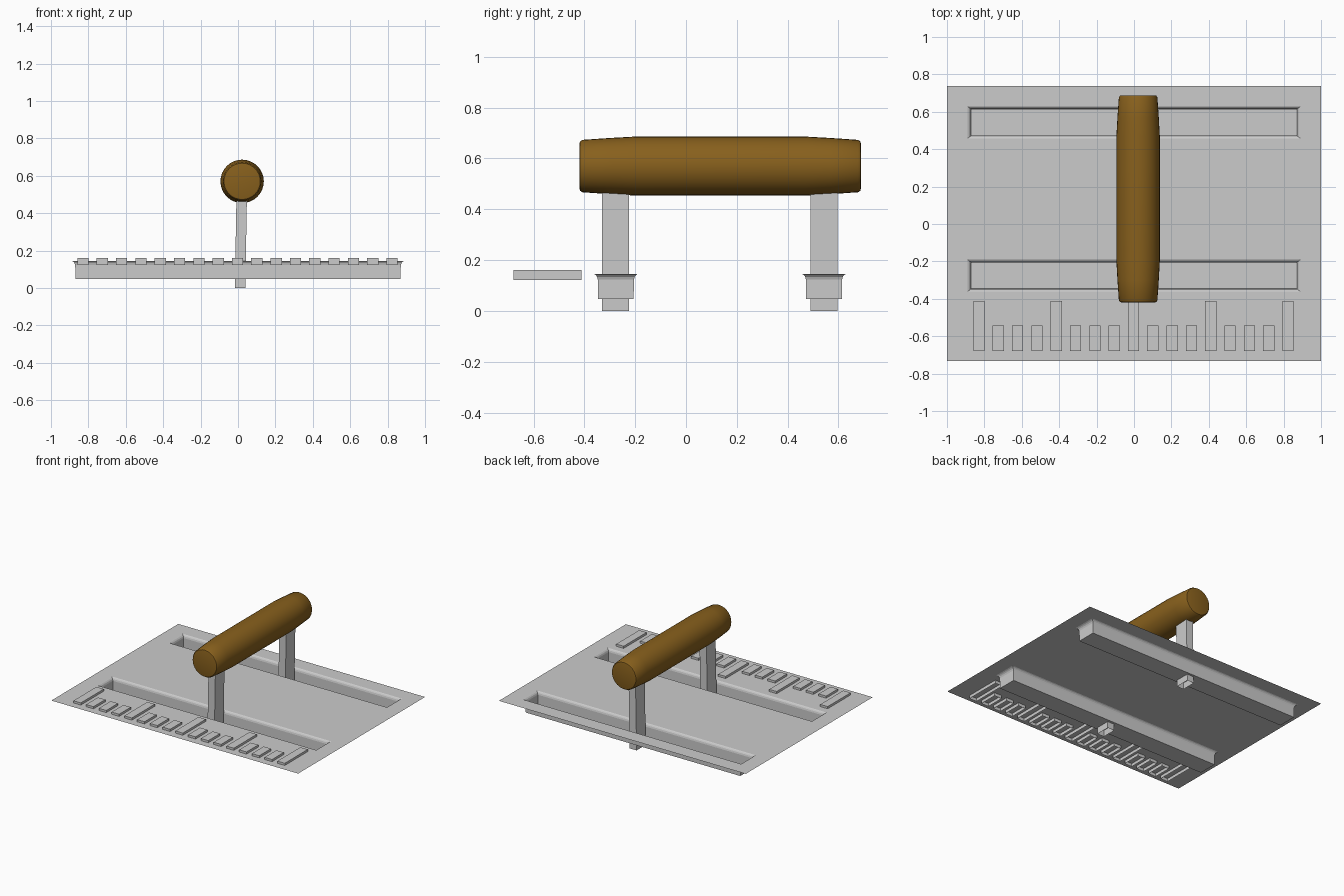
import bpy, bmesh, math

if "Cube" in bpy.data.objects:
    bpy.data.objects.remove(bpy.data.objects["Cube"])

PLATE_Z = 0.145
TROUGHS = (-0.276, 0.543)      # y centres of the two recesses
FLANGE_X, FLANGE_Y = 0.89, 0.085


def finish(name, bm, normals=True):
    if normals:
        bmesh.ops.recalc_face_normals(bm, faces=bm.faces)
    mesh = bpy.data.meshes.new(name)
    bm.to_mesh(mesh)
    bm.free()
    ob = bpy.data.objects.new(name, mesh)
    bpy.context.collection.objects.link(ob)
    return ob


def rect(bm, cx, cy, hx, hy, z):
    return [bm.verts.new((cx + sx * hx, cy + sy * hy, z))
            for sx, sy in ((-1, -1), (1, -1), (1, 1), (-1, 1))]


def bridge(bm, a, b):
    n = len(a)
    for i in range(n):
        j = (i + 1) % n
        bm.faces.new((a[i], a[j], b[j], b[i]))


def open_box(bm, cx, cy, hx, hy, z0, z1, lean=0.0):
    """Box without a bottom; the top may be shifted along x."""
    low = rect(bm, cx, cy, hx, hy, z0)
    top = rect(bm, cx + lean, cy, hx, hy, z1)
    bridge(bm, low, top)
    bm.faces.new(top)


# Sheet plate with two rectangular openings
bm = bmesh.new()
xs = [-1, -FLANGE_X, FLANGE_X, 1]
ys = [-0.732] + [c + s * FLANGE_Y for c in TROUGHS for s in (-1, 1)] + [0.737]
grid = [[bm.verts.new((x, y, PLATE_Z)) for x in xs] for y in ys]
for j in range(len(ys) - 1):
    for i in range(3):
        if not (i == 1 and j in (1, 3)):
            bm.faces.new((grid[j][i], grid[j][i + 1], grid[j + 1][i + 1], grid[j + 1][i]))
finish("plate", bm, normals=False)

# Pressed troughs with a small rolled lip: (inset, z)
LIP = ((0, 0.145), (0.006, 0.141), (0.011, 0.134), (0.014, 0.123), (0.015, 0.047))
for k, cy in enumerate(TROUGHS):
    bm = bmesh.new()
    rings = [rect(bm, 0, cy, FLANGE_X - d * 1.4, FLANGE_Y - d, z) for d, z in LIP]
    for a, b in zip(rings, rings[1:]):
        bridge(bm, b, a)
    bm.faces.new(rings[-1])
    # normals face up, into the recess
    finish(("front_trough", "back_trough")[k], bm)

# Handle posts, hollow underneath and leaning slightly
for name, cy in (("front_post", -0.277), ("back_post", 0.543)):
    bm = bmesh.new()
    open_box(bm, 0.011, cy, 0.028, 0.053, 0.0, 0.5, lean=0.009)
    finish(name, bm)

# Row of raised graduation marks, every fourth one long
bm = bmesh.new()
for i in range(17):
    y1 = -0.412 if i % 4 == 0 else -0.542
    y0 = -0.678
    open_box(bm, -0.829 + i * 0.1033, (y0 + y1) / 2, 0.03, (y1 - y0) / 2, 0.122, 0.161)
finish("graduation_marks", bm)

# Turned handle along y: (y, radius)
PROFILE = ((-0.419, 0.090), (-0.417, 0.097), (-0.408, 0.103), (-0.30, 0.1105), (-0.20, 0.116),
           (0.47, 0.116), (0.57, 0.1105), (0.677, 0.103), (0.686, 0.097), (0.688, 0.090))
SIDES = 32
bm = bmesh.new()
rings = []
for y, r in PROFILE:
    rings.append([bm.verts.new((0.022 + r * math.cos(t), y, 0.57 + r * math.sin(t)))
                  for t in (2 * math.pi * i / SIDES for i in range(SIDES))])
for a, b in zip(rings, rings[1:]):
    bridge(bm, a, b)
bm.faces.new(rings[0])
bm.faces.new(rings[-1])
handle = finish("handle", bm)

wood = bpy.data.materials.new("brown_wood")
wood.diffuse_color = (0.245, 0.117, 0.012, 1)
wood.use_nodes = True
wood.node_tree.nodes["Principled BSDF"].inputs["Base Color"].default_value = wood.diffuse_color
handle.data.materials.append(wood)
bpy.context.view_layer.objects.active = handle
handle.select_set(True)
bpy.ops.object.shade_smooth_by_angle(angle=math.radians(35))
